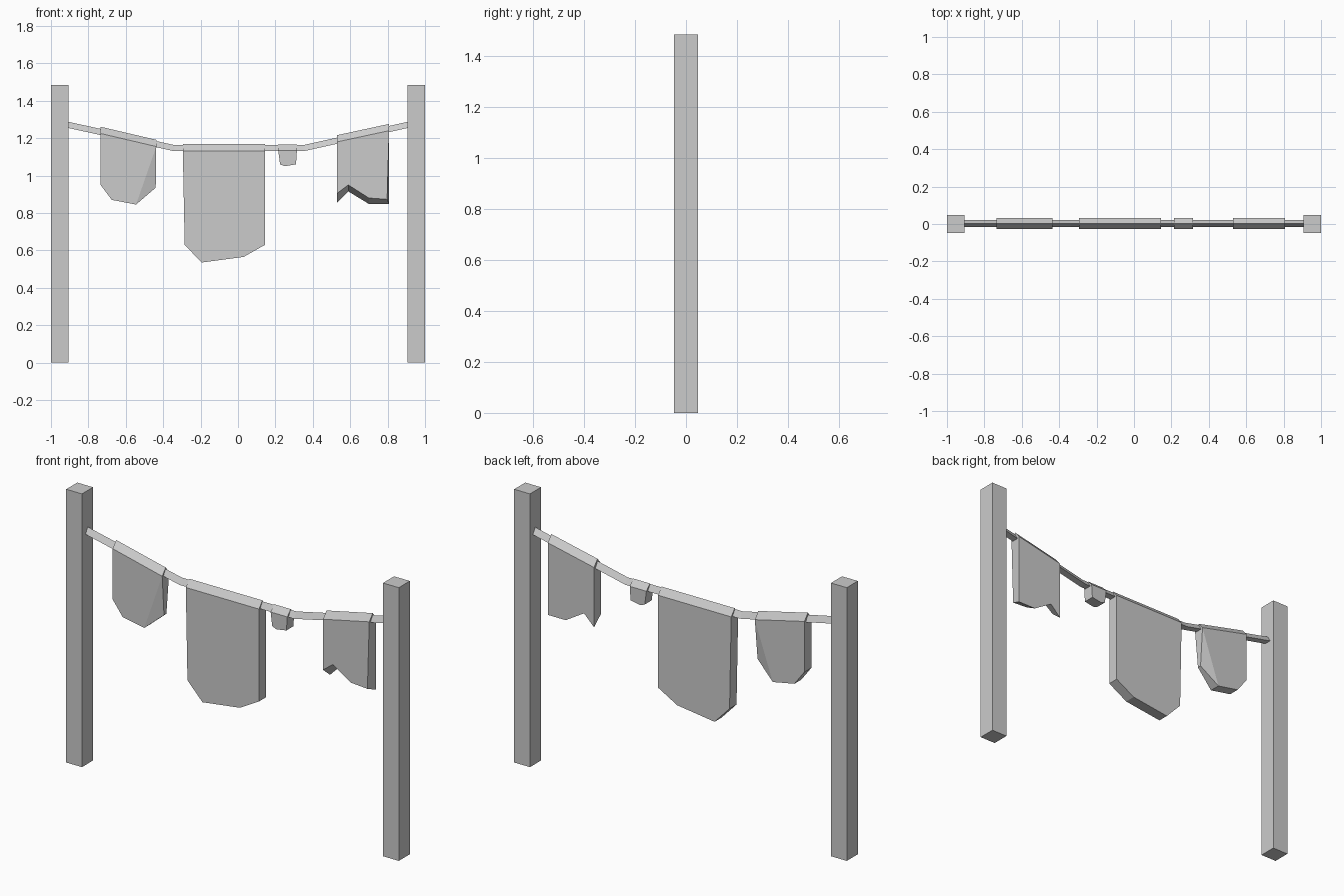
import bpy, bmesh

cube = bpy.data.objects.get("Cube")
if cube:
    bpy.data.objects.remove(cube)

grey = bpy.data.materials.new("plain grey")
grey.use_nodes = True
grey.diffuse_color = (0.6, 0.6, 0.6, 1)
grey.node_tree.nodes["Principled BSDF"].inputs["Base Color"].default_value = grey.diffuse_color


def finish(name, bm):
    bmesh.ops.recalc_face_normals(bm, faces=bm.faces)
    mesh = bpy.data.meshes.new(name)
    bm.to_mesh(mesh)
    bm.free()
    mesh.materials.append(grey)
    obj = bpy.data.objects.new(name, mesh)
    bpy.context.collection.objects.link(obj)


def post(name, x):
    bm = bmesh.new()
    bmesh.ops.create_cube(bm, size=1)
    for v in bm.verts:
        v.co = (x + v.co.x * 0.095, v.co.y * 0.095, (v.co.z + 0.5) * 1.485)
    finish(name, bm)


def rope(path):
    """Triangular rope swept along the sagging path, ridge upwards."""
    bm = bmesh.new()
    section = [(-0.017, 0), (0.022, 0), (0.002, 0.033)]
    rings = [[bm.verts.new((x, y, z + h)) for y, h in section] for x, z in path]
    for a, b in zip(rings, rings[1:]):
        for i in range(3):
            j = (i + 1) % 3
            bm.faces.new((a[i], a[j], b[j], b[i]))
    bm.faces.new(rings[0])
    bm.faces.new(rings[-1])
    finish("rope", bm)


def flag(name, back, front=None, pinched=None, rise=0.036):
    """Thick cloth: outline from left to right shoulder, folded to a ridge on top."""
    bm = bmesh.new()

    def side(points, y):
        verts = [bm.verts.new((x, 0.003 + y * (0.35 if i == pinched else 1), z))
                 for i, (x, z) in enumerate(points)]
        bm.faces.new([v for i, v in enumerate(verts) if i != pinched])
        if pinched is not None:
            bm.faces.new(verts[pinched - 1:pinched + 2])
        return verts

    f, b = side(front or back, -0.03), side(back, 0.03)
    for i in range(len(f) - 1):
        bm.faces.new((f[i], f[i + 1], b[i + 1], b[i]))
    ridge = [bm.verts.new((back[i][0], 0.003, back[i][1] + rise)) for i in (0, -1)]
    for s in (f, b):
        bm.faces.new((s[0], s[-1], ridge[1], ridge[0]))
    for i in (0, -1):
        bm.faces.new((f[i], b[i], ridge[i]))
    finish(name, bm)


post("right_post", -0.9525)
post("left_post", 0.9525)
rope([(-0.91, 1.255), (-0.34, 1.13), (0.35, 1.13), (0.91, 1.255)])

flag("rounded_flag", [(-0.735, 1.225), (-0.735, 0.95), (-0.675, 0.87),
                      (-0.545, 0.845), (-0.44, 0.935), (-0.437, 1.155)], pinched=4)
flag("large_flag", [(-0.295, 1.132), (-0.285, 0.63), (-0.195, 0.535),
                    (0.03, 0.565), (0.145, 0.63), (0.145, 1.132)])
flag("small_flag", [(0.215, 1.135), (0.225, 1.06), (0.25, 1.05),
                    (0.31, 1.06), (0.315, 1.135)], rise=0.031)
flag("notched_flag",
     [(0.53, 1.18), (0.53, 0.855), (0.59, 0.915), (0.70, 0.848), (0.808, 0.848), (0.808, 1.24)],
     front=[(0.53, 1.18), (0.53, 0.905), (0.59, 0.95), (0.70, 0.88), (0.797, 0.873), (0.808, 1.24)])
